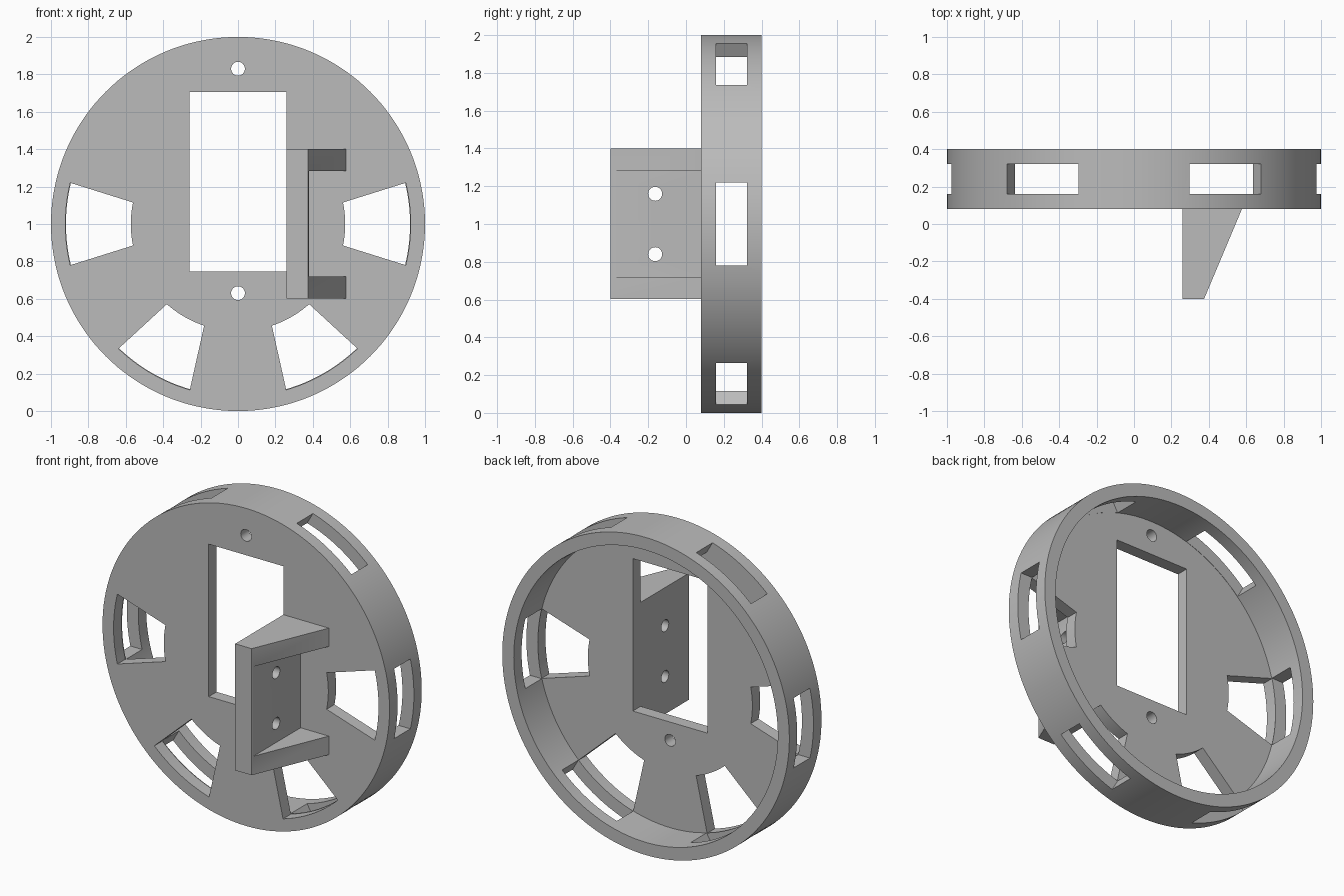
import bpy, bmesh, math

if "Cube" in bpy.data.objects:
    bpy.data.objects.remove(bpy.data.objects["Cube"], do_unlink=True)

grey = bpy.data.materials.new("plain grey")
grey.use_nodes = True
grey.diffuse_color = (0.5, 0.5, 0.5, 1)
grey.node_tree.nodes["Principled BSDF"].inputs["Base Color"].default_value = (0.5, 0.5, 0.5, 1)

CENTRE_Z = 1.0
FRONT, FLOOR, BACK = 0.08, 0.158, 0.40   # depths of the cup
RIM_INNER = 0.92
HOLE_R = 0.037


def prism(name, points, low, high, axis):
    """Extrude a flat outline between two positions along an axis."""
    place = {"x": lambda p, q, h: (h, p, q),
             "y": lambda p, q, h: (p, h, q),
             "z": lambda p, q, h: (p, q, h)}[axis]
    bm = bmesh.new()
    ends = [[bm.verts.new(place(p, q, h)) for p, q in points] for h in (low, high)]
    for end in ends:
        bm.faces.new(end)
    n = len(points)
    for i in range(n):
        j = (i + 1) % n
        bm.faces.new((ends[0][i], ends[0][j], ends[1][j], ends[1][i]))
    bmesh.ops.recalc_face_normals(bm, faces=bm.faces)
    mesh = bpy.data.meshes.new(name)
    bm.to_mesh(mesh)
    bm.free()
    mesh.materials.append(grey)
    obj = bpy.data.objects.new(name, mesh)
    bpy.context.collection.objects.link(obj)
    return obj


def circle(cx, cy, r, n):
    return [(cx + r * math.cos(math.tau * i / n), cy + r * math.sin(math.tau * i / n))
            for i in range(n)]


def rect(x0, x1, y0, y1):
    return [(x0, y0), (x1, y0), (x1, y1), (x0, y1)]


def turned(points, degrees):
    """Rotate an outline and move it to the disc centre."""
    c, s = math.cos(math.radians(degrees)), math.sin(math.radians(degrees))
    return [(p * c - q * s, p * s + q * c + CENTRE_Z) for p, q in points]


def arc(r, half_width, n=16):
    a = math.asin(half_width / r)
    return [(r * math.cos(a * t), r * math.sin(a * t))
            for t in (2 * i / n - 1 for i in range(n + 1))]


def cut(target, cutter):
    mod = target.modifiers.new("cut", "BOOLEAN")
    mod.operation, mod.solver, mod.object = "DIFFERENCE", "EXACT", cutter
    bpy.context.view_layer.objects.active = target
    bpy.ops.object.modifier_apply(modifier=mod.name)
    bpy.data.objects.remove(cutter, do_unlink=True)


def shade(obj):
    bpy.ops.object.select_all(action="DESELECT")
    obj.select_set(True)
    bpy.context.view_layer.objects.active = obj
    bpy.ops.object.shade_smooth_by_angle(angle=math.radians(30))


# Round cup: front plate with a rim behind it
cup = prism("round_housing", circle(0, CENTRE_Z, 1.0, 144), FRONT, BACK, "y")
cut(cup, prism("hollow", circle(0, CENTRE_Z, RIM_INNER, 144), FLOOR, 0.6, "y"))

# Rectangular opening and two screw holes
cut(cup, prism("opening", rect(-0.26, 0.26, 0.745, 1.705), 0, 0.3, "y"))
for z in (0.63, 1.83):
    cut(cup, prism("screw_hole", circle(0, z, HOLE_R, 32), 0, 0.3, "y"))

# Fan-shaped vents in the lower plate
fan = arc(0.573, 0.115) + arc(RIM_INNER + 0.003, 0.22)[::-1]
for angle in (0, -60, -120, 180):
    cut(cup, prism("vent", turned(fan, angle), 0, FLOOR + 0.001, "y"))

# Six windows through the rim
for i in range(6):
    outline = turned(rect(0.85, 1.1, -0.22, 0.22), 60 * i)
    cut(cup, prism("rim_window", outline, FLOOR + 0.002, 0.322, "y"))
shade(cup)

# Side bracket: tapered block hollowed out to leave a wall and two gussets
taper = [(0.26, -0.4), (0.375, -0.4), (0.577, FRONT), (0.26, FRONT)]
bracket = prism("side_bracket", taper, 0.603, 1.4, "z")
cut(bracket, prism("pocket", rect(0.38, 0.8, -0.6, 0.2), 0.72, 1.284, "z"))
for z in (0.84, 1.16):
    cut(bracket, prism("bracket_hole", circle(-0.163, z, HOLE_R, 32), 0.1, 0.7, "x"))
shade(bracket)
